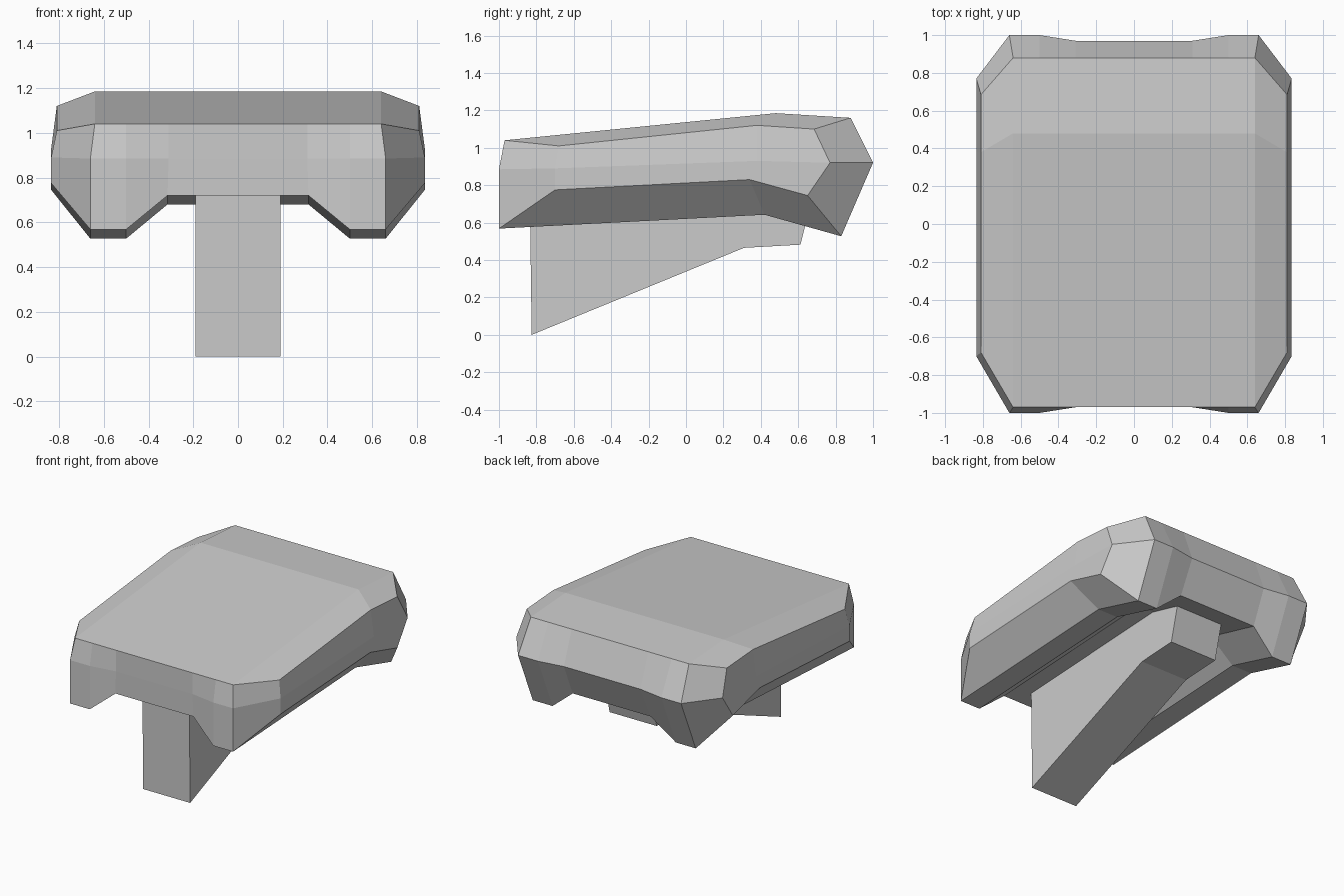
import bpy, bmesh

if "Cube" in bpy.data.objects:
    bpy.data.objects.remove(bpy.data.objects["Cube"])


def make_object(name, bm):
    bmesh.ops.recalc_face_normals(bm, faces=bm.faces)
    mesh = bpy.data.meshes.new(name)
    bm.to_mesh(mesh)
    bm.free()
    obj = bpy.data.objects.new(name, mesh)
    bpy.context.collection.objects.link(obj)
    return obj


# Padded slab: long rails (front, middle, back as y, z), right half only
top = [(-0.97, 1.04), (0.48, 1.185), (0.88, 1.16)]
shoulder = [(-0.68, 1.01), (0.38, 1.12), (0.685, 1.10)]
waist = [(-0.70, 0.89), (0.38, 0.93), (0.77, 0.92)]
sill = [(-0.70, 0.775), (0.34, 0.83), (0.65, 0.745)]
foot = [(-1.0, 0.568), (0.42, 0.642), (0.83, 0.527)]
belly = [(-0.967, 0.72), (0.42, 0.795), (0.86, 0.68)]
rails = [(0, top), (0.31, top), (0.5, top), (0.64, top),
         (0.81, shoulder), (0.835, waist), (0.835, sill),
         (0.66, foot), (0.5, foot), (0.315, belly), (0, belly)]

bm = bmesh.new()
grid = [[bm.verts.new((x, y, z)) for y, z in rail] for x, rail in rails]
for a, b in zip(grid, grid[1:]):
    for s in range(2):
        bm.faces.new((a[s], a[s + 1], b[s + 1], b[s]))

# Creased front and back ends, with a shallow recess in the middle
for s, sign, z in ((0, -1, 0.885), (2, 1, 0.92)):
    r = [g[s] for g in grid]
    m = [bm.verts.new((x, sign * y, z))
         for x, y in ((0, 0.97), (0.31, 0.97), (0.5, 1.0), (0.66, 1.0))]
    for i in range(3):
        bm.faces.new((r[i], r[i + 1], m[i + 1], m[i]))
        bm.faces.new((m[i], m[i + 1], r[9 - i], r[10 - i]))
    bm.faces.new((r[3], r[4], r[5], m[3]))
    bm.faces.new((m[3], r[5], r[6], r[7]))

slab = make_object("padded_top", bm)
mirror = slab.modifiers.new("Mirror", 'MIRROR')
mirror.use_axis[0] = True
mirror.use_clip = True

# Wedge support: side profile extruded across x, top tucked into the slab
profile = [(-0.825, 0), (0.31, 0.465), (0.612, 0.482), (0.675, 0.735),
           (0.42, 0.81), (-0.835, 0.74)]
bm = bmesh.new()
face = bm.faces.new([bm.verts.new((-0.19, y, z)) for y, z in profile])
ext = bmesh.ops.extrude_face_region(bm, geom=[face])
bmesh.ops.translate(bm, vec=(0.38, 0, 0),
                    verts=[v for v in ext["geom"] if isinstance(v, bmesh.types.BMVert)])
if not face.is_valid or len([f for f in bm.faces]) < 8:
    bm.faces.new([v for v in sorted(bm.verts, key=lambda v: v.index) if v.co.x < 0])
make_object("wedge_support", bm)
